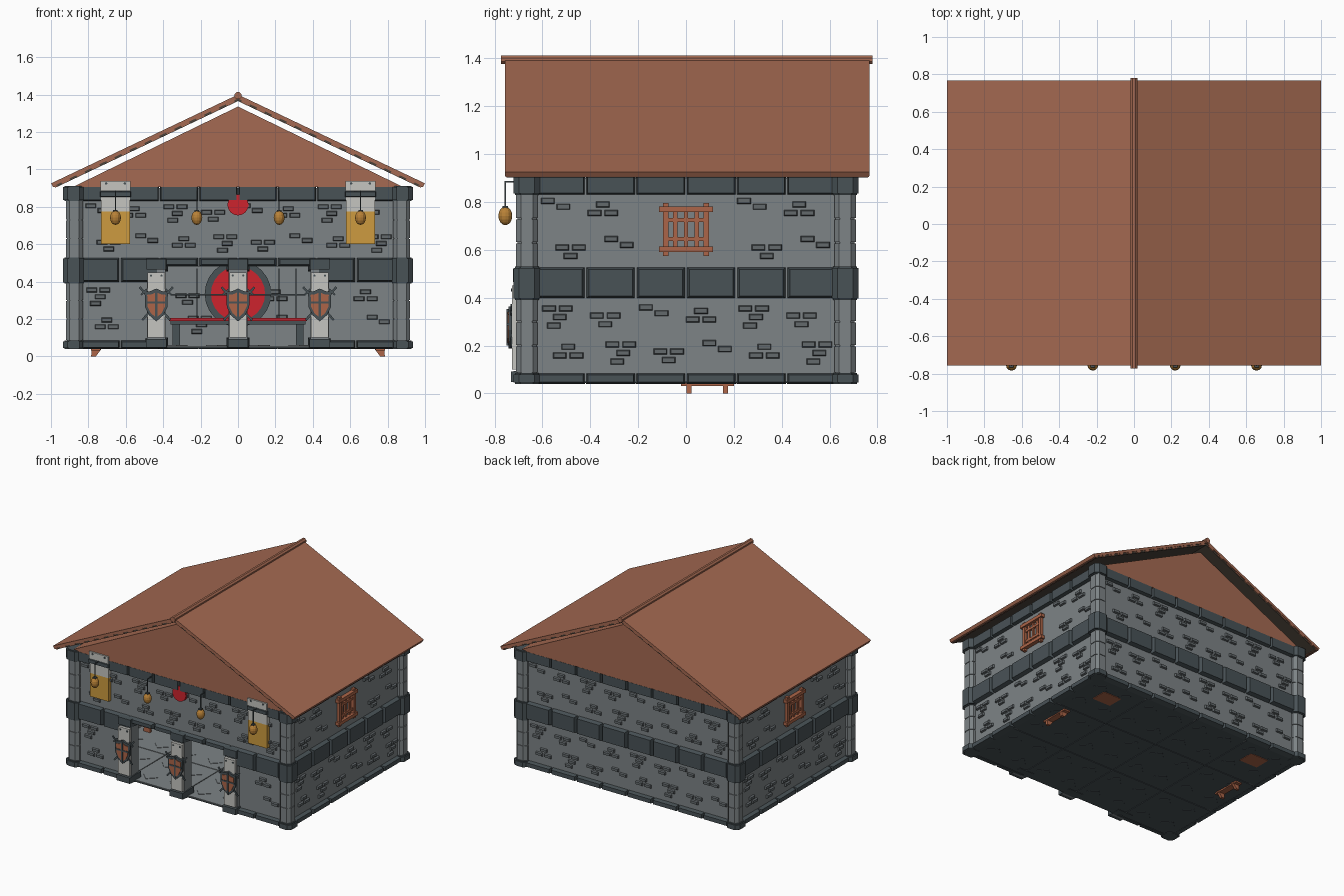
import bpy, bmesh, math
from mathutils import Matrix, Vector

if "Cube" in bpy.data.objects:
    bpy.data.objects.remove(bpy.data.objects["Cube"])

COLORS = {
    "wall stone": (0.205, 0.228, 0.238), "dark stone": (0.066, 0.085, 0.094),
    "brick stone": (0.125, 0.143, 0.152), "roof brown": (0.376, 0.144, 0.084),
    "dark timber": (0.07, 0.055, 0.042), "wood": (0.413, 0.13, 0.065),
    "red": (0.61, 0.017, 0.026), "gold cloth": (0.61, 0.33, 0.05),
    "amber": (0.48, 0.22, 0.038), "silver": (0.56, 0.56, 0.53),
}
MATS = {}
for n, c in COLORS.items():
    MATS[n] = bpy.data.materials.new(n)
    MATS[n].diffuse_color = (*c, 1)
PARTS = []
I = Matrix.Identity(4)


def part(name, mat):
    bm = bmesh.new()
    PARTS.append((name, mat, bm))
    return bm


def loft(bm, a, b, M=I):
    """Closed solid between two matching loops."""
    va = [bm.verts.new(M @ Vector(p)) for p in a]
    vb = [bm.verts.new(M @ Vector(p)) for p in b]
    n = len(va)
    bm.faces.new(va[::-1])
    bm.faces.new(vb)
    for i in range(n):
        j = (i + 1) % n
        bm.faces.new((va[i], va[j], vb[j], vb[i]))


def block(bm, u0, u1, v0, v1, z0, z1, M=I, s=0.0):
    """Box on the front wall frame; v is depth outward, s chamfers the outer face."""
    a = [(u0, -v0, z0), (u1, -v0, z0), (u1, -v0, z1), (u0, -v0, z1)]
    b = [(u0 + s, -v1, z0 + s), (u1 - s, -v1, z0 + s), (u1 - s, -v1, z1 - s), (u0 + s, -v1, z1 - s)]
    loft(bm, a, b, M)


def prism_y(bm, pts, y0, y1, M=I):
    loft(bm, [(x, y0, z) for x, z in pts], [(x, y1, z) for x, z in pts], M)


def column(bm, cx, cy, h, c, z0, z1):
    k = h - c
    o = [(h, -k), (h, k), (k, h), (-k, h), (-h, k), (-h, -k), (-k, -h), (k, -h)]
    loft(bm, [(cx + x, cy + y, z0) for x, y in o], [(cx + x, cy + y, z1) for x, y in o])


def disc(bm, x, y, z, r, depth, seg=24):
    M = Matrix.Translation((x, y, z)) @ Matrix.Rotation(math.pi / 2, 4, 'X')
    bmesh.ops.create_cone(bm, cap_ends=True, segments=seg, radius1=r, radius2=r, depth=depth, matrix=M)


# Four sides: rotation, wall depth, half length
WX, WY = 0.885, 0.675
SIDES = [(Matrix.Rotation(k * math.pi / 2, 4, 'Z'), (WY, WX)[k % 2], (WX, WY)[k % 2]) for k in range(4)]

# Walls, with two openings in the lower front
walls = part("walls", "wall stone")
for k, (M, D, H) in enumerate(SIDES):
    if k:
        block(walls, -H, H, D - 0.05, D, 0.045, 0.9, M)
    else:
        block(walls, -H, H, D - 0.05, D, 0.48, 0.9, M)
        for s in (-1, 1):
            a, b = sorted((s * 0.39, s * H))
            block(walls, a, b, D - 0.05, D, 0.045, 0.48, M)

# Stone bands built from chamfered blocks
bands = part("stone_bands", "dark stone")
for k, (M, D, H) in enumerate(SIDES):
    L = H - 0.045
    n = 8 if k % 2 == 0 else 6
    w = 2 * L / n
    for i in range(n):
        u0, u1 = -L + i * w + 0.002, -L + (i + 1) * w - 0.002
        gap = k == 0 and abs(u0 + u1) / 2 < 0.42
        block(bands, u0, u1, D - 0.01, D + 0.026, 0.83, 0.912, M, 0.007)
        block(bands, u0, u1, D - 0.01, D + 0.03, 0.48 if gap else 0.395, 0.53, M, 0.012)
        if not gap:
            block(bands, u0, u1, D - 0.01, D + 0.03, 0.04, 0.086, M, 0.008)

# Corner columns with band blocks
cols = part("corner_columns", "wall stone")
for sx in (-1, 1):
    for sy in (-1, 1):
        cx, cy = sx * 0.875, sy * 0.665
        column(cols, cx, cy, 0.04, 0.018, 0.05, 0.9)
        for z0, z1 in ((0.085, 0.2), (0.2, 0.3), (0.3, 0.4), (0.525, 0.63), (0.63, 0.73), (0.73, 0.835)):
            column(cols, cx, cy, 0.045, 0.02, z0 + 0.003, z1 - 0.003)
        for z0, z1 in ((0.04, 0.086), (0.39, 0.53), (0.83, 0.912)):
            column(bands, cx + sx * 0.004, cy, 0.056, 0.024, z0 + 0.006, z1 - 0.006)
            column(bands, cx + sx * 0.002, cy, 0.05, 0.024, z0, z1)

# Raised brick clusters
bricks = part("raised_bricks", "brick stone")
SHAPES = [[(-0.035, 0.035), (0.03, 0.01)],
          [(-0.035, 0), (0.035, 0), (0, -0.036)],
          [(-0.03, 0.03), (0.04, 0.03), (0.015, -0.006), (-0.01, -0.042)],
          [(-0.01, 0.02), (0.025, -0.016), (-0.045, -0.016)]]


def clusters(M, D, L, step, skip):
    n = int(2 * L / step)
    for r, z in enumerate((0.77, 0.61, 0.325, 0.175)):
        for i in range(n):
            u = -L + (i + 0.5) * 2 * L / n + (0.03 if r % 2 else -0.03)
            if skip(u, z):
                continue
            for du, dz in SHAPES[(i * 3 + r) % 4]:
                block(bricks, u + du - 0.031, u + du + 0.031, D - 0.01, D + 0.013,
                      z + dz - 0.015, z + dz + 0.015, M, 0.006)


for k, (M, D, H) in enumerate(SIDES):
    clusters(M, D, H - 0.06, 0.2, lambda u, z: (k == 0 and z < 0.5 and abs(u) < 0.57)
             or (k % 2 and z > 0.5 and abs(u) < 0.17))
clusters(I, -0.625, 0.6, 0.2, lambda u, z: z > 0.5 or abs(u) < 0.15)

# Floor: dark underside slabs with diamonds, light paving on top
under = part("floor_underside", "dark stone")
paving = part("floor_paving", "wall stone")
block(under, -0.89, 0.89, -0.68, 0.68, 0.047, 0.051)
for i in range(4):
    for j in range(3):
        x, y = -0.66 + i * 0.44, -0.45 + j * 0.45
        block(under, x - 0.215, x + 0.215, -y - 0.22, -y + 0.22, 0.043, 0.048)
        block(paving, x - 0.217, x + 0.217, -y - 0.222, -y + 0.222, 0.05, 0.057)
        for dx, dy in ((-0.11, -0.11), (0.11, -0.11), (-0.11, 0.11), (0.11, 0.11)):
            d = [(x + dx + 0.06 * a, y + dy + 0.06 * b) for a, b in ((1, 0), (0, 1), (-1, 0), (0, -1))]
            loft(under, [(*p, 0.040) for p in d], [(*p, 0.044) for p in d])
            loft(paving, [(*p, 0.056) for p in d], [(*p, 0.060) for p in d])

# Front pillars with plates, shields and crossed blades
pillars = part("front_pillars", "wall stone")
plates = part("pillar_plates", "silver")
frames = part("shield_frames", "dark stone")
panels = part("shield_panels", "wood")
SHIELD = [(0, 0.088), (0.03, 0.074), (0.062, 0.07), (0.06, -0.01), (0.038, -0.055),
          (0, -0.088), (-0.038, -0.055), (-0.06, -0.01), (-0.062, 0.07), (-0.03, 0.074)]
for x in (-0.437, 0, 0.437):
    block(pillars, x - 0.05, x + 0.05, 0.62, 0.705, 0.045, 0.49)
    block(bands, x - 0.062, x + 0.062, 0.61, 0.732, 0.04, 0.1, I, 0.008)
    block(bands, x - 0.062, x + 0.062, 0.61, 0.722, 0.455, 0.53, I, 0.01)
    block(plates, x - 0.046, x + 0.046, 0.70, 0.726, 0.1, 0.45)
    for s in (-1, 1):
        disc(frames, x + s * 0.028, -0.727, 0.432, 0.006, 0.008, 8)
        R = Matrix.Translation((x, -0.73, 0.275)) @ Matrix.Rotation(s * 0.75, 4, 'Y')
        block(frames, -0.006, 0.006, -0.003, 0.003, -0.11, 0.13, R)
        block(frames, -0.022, 0.022, -0.004, 0.004, 0.09, 0.1, R)
    prism_y(frames, [(x + a, 0.275 + b) for a, b in SHIELD], -0.742, -0.728)
    prism_y(panels, [(x + a * 0.78, 0.275 + b * 0.78) for a, b in SHIELD], -0.746, -0.74)
    block(frames, x - 0.006, x + 0.006, 0.74, 0.749, 0.2, 0.352)
    block(frames, x - 0.055, x + 0.055, 0.74, 0.749, 0.283, 0.294)

# Hanging banners
silver = part("banner_tops", "silver")
gold = part("banner_cloths", "gold cloth")
for x in (-0.655, 0.655):
    block(gold, x - 0.078, x + 0.078, 0.67, 0.704, 0.6, 0.775)
    block(silver, x - 0.078, x + 0.078, 0.67, 0.704, 0.775, 0.86)
    block(frames, x - 0.085, x + 0.085, 0.68, 0.716, 0.85, 0.885, I, 0.005)
    block(silver, x - 0.08, x + 0.08, 0.68, 0.712, 0.885, 0.938)
    for s in (-1, 1):
        disc(frames, x + s * 0.05, -0.712, 0.925, 0.007, 0.008, 8)

# Lanterns on arms
lamps = part("lanterns", "amber")
arms = part("lantern_arms", "dark stone")
for x in (-0.655, -0.22, 0.22, 0.655):
    S = Matrix.Translation((x, -0.755, 0.742)) @ Matrix.Diagonal((0.029, 0.029, 0.039, 1))
    bmesh.ops.create_uvsphere(lamps, u_segments=12, v_segments=8, radius=1, matrix=S)
    block(arms, x - 0.003, x + 0.003, 0.752, 0.758, 0.775, 0.888)
    block(arms, x - 0.003, x + 0.003, 0.69, 0.758, 0.882, 0.888)
    block(arms, x - 0.012, x + 0.012, 0.743, 0.767, 0.774, 0.784)

# Red emblem on the front, round crest on the inner back wall
emblem = part("front_emblem", "red")
disc(emblem, 0, -0.684, 0.81, 0.056, 0.024)
disc(emblem, 0, 0.61, 0.335, 0.145, 0.02)
disc(part("crest_ring", "dark stone"), 0, 0.618, 0.335, 0.178, 0.02)

# Side windows: timber lattice
window = part("side_windows", "wood")
for M, D, H in (SIDES[1], SIDES[3]):
    for u in (-0.085, 0.085):
        block(window, u - 0.012, u + 0.012, D - 0.01, D + 0.022, 0.575, 0.795, M)
    for z in (0.602, 0.77):
        block(window, -0.112, 0.112, D - 0.01, D + 0.03, z - 0.012, z + 0.012, M)
    for z in (0.645, 0.725):
        block(window, -0.085, 0.085, D - 0.01, D + 0.016, z - 0.009, z + 0.009, M)
    for u in (-0.045, 0, 0.045):
        block(window, u - 0.009, u + 0.009, D - 0.01, D + 0.012, 0.605, 0.765, M)

# Furniture: benches, crates and a long table with a rack
bench = part("benches", "wood")
crate = part("crates", "wood")
for s in (-1, 1):
    block(bench, s * 0.76 - 0.045, s * 0.76 + 0.045, -0.2, 0.02, 0.1, 0.125)
    block(bench, s * 0.76 - 0.025, s * 0.76 + 0.025, -0.2, 0.02, 0.032, 0.046)
    for y in (0.012, 0.165):
        prism_y(bench, [(s * 0.73, 0.1), (s * 0.73, 0.04), (s * 0.76, 0), (s * 0.785, 0), (s * 0.78, 0.1)], y - 0.01, y + 0.01)
    block(crate, s * 0.65 - 0.075, s * 0.65 + 0.075, -0.55, -0.43, 0.039, 0.2)
block(part("table_cloth", "red"), -0.37, 0.37, -0.36, -0.2, 0.19, 0.205)
table = part("table_and_rack", "dark stone")
block(table, -0.36, 0.36, -0.35, -0.21, 0.17, 0.19)
for x in (-0.33, 0.33):
    block(table, x - 0.02, x + 0.02, -0.34, -0.22, 0.05, 0.17)
for x in (-0.22, 0.22, 0.31):
    block(table, x - 0.003, x + 0.003, -0.285, -0.279, 0.2, 0.47)
block(table, -0.36, 0.36, -0.285, -0.279, 0.327, 0.333)

# Attic with triangular gables, then the roof floating just above it
prism_y(part("gables", "roof brown"), [(-0.885, 0.905), (0.885, 0.905), (0, 1.336)], -0.70, 0.70)
roof = part("roof", "roof brown")
lining = part("roof_lining", "dark timber")
for s in (-1, 1):
    prism_y(roof, [(0, 1.4), (s, 0.925), (s * 0.99, 0.909), (0, 1.379)], -0.757, 0.767)
    prism_y(lining, [(0, 1.379), (s * 0.99, 0.909), (s * 0.975, 0.903), (0, 1.365)], -0.75, 0.76)
    for i in range(12):  # short plank ends along the verge
        t = (i + 0.5) / 12
        x, z = s * t * 0.96, 1.372 - t * 0.455
        R = Matrix.Translation((x, 0.005, z)) @ Matrix.Rotation(s * math.atan(0.475), 4, 'Y')
        block(roof, -0.024, 0.024, -0.76, 0.76, -0.004, 0.007, R)
    block(roof, min(s * 0.965, s * 0.99), max(s * 0.965, s * 0.99), -0.765, 0.755, 0.905, 0.914)
ring = [(0.02 * math.cos(a * math.pi / 4 + 0.39), 1.394 + 0.02 * math.sin(a * math.pi / 4 + 0.39)) for a in range(8)]
prism_y(part("ridge_pole", "roof brown"), ring, -0.772, 0.78)

# Turn every part into an object
for name, mat, bm in PARTS:
    bmesh.ops.recalc_face_normals(bm, faces=bm.faces)
    me = bpy.data.meshes.new(name)
    bm.to_mesh(me)
    bm.free()
    me.materials.append(MATS[mat])
    bpy.context.collection.objects.link(bpy.data.objects.new(name, me))

for m in bpy.data.materials:
    if m.users and not m.is_grease_pencil:
        m.use_nodes = True
        m.node_tree.nodes["Principled BSDF"].inputs["Base Color"].default_value = m.diffuse_color
